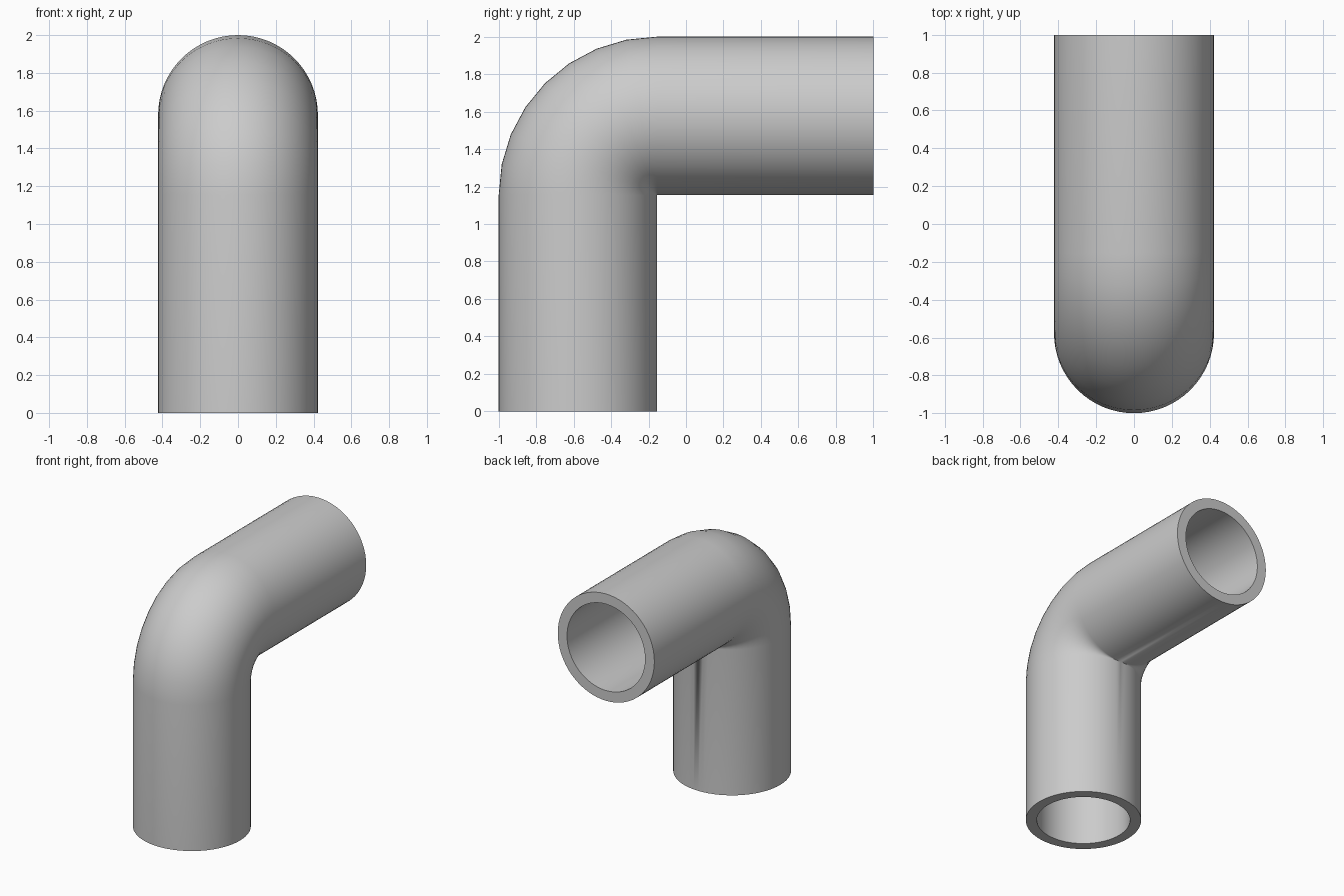
import bpy, bmesh, math

if "Cube" in bpy.data.objects:
    bpy.data.objects.remove(bpy.data.objects["Cube"])

R_OUT, R_IN = 0.423, 0.342      # outer wall and bore radius
PIVOT_Y, PIVOT_Z = -0.154, 1.154  # inside corner the bend turns about
SIDES, BEND = 64, 8

# Stations along the pipe: (centre y, centre z, turn angle)
stations = [(-1 + R_OUT, 0.0, 0.0)]
for i in range(BEND + 1):
    a = math.pi / 2 * i / BEND
    stations.append((PIVOT_Y - R_OUT * math.cos(a), PIVOT_Z + R_OUT * math.sin(a), a))
stations.append((1.0, 2 - R_OUT, math.pi / 2))

bm = bmesh.new()


def ring(station, r):
    y, z, a = station
    verts = []
    for k in range(SIDES):
        t = 2 * math.pi * k / SIDES
        d = r * math.cos(t)
        verts.append(bm.verts.new((r * math.sin(t), y - d * math.cos(a), z + d * math.sin(a))))
    return verts


def bridge(a, b):
    for k in range(SIDES):
        n = (k + 1) % SIDES
        bm.faces.new((a[k], a[n], b[n], b[k]))


# Outer wall, bore and the two annular ends form one closed loop of rings
rings = [ring(s, R_OUT) for s in stations] + [ring(s, R_IN) for s in reversed(stations)]
for i, r in enumerate(rings):
    bridge(r, rings[(i + 1) % len(rings)])

# Collapse the inside corner, where the bend rings meet at a point
bmesh.ops.remove_doubles(bm, verts=bm.verts[:], dist=0.0005)
bmesh.ops.recalc_face_normals(bm, faces=bm.faces[:])

mesh = bpy.data.meshes.new("pipe_elbow")
bm.to_mesh(mesh)
bm.free()
pipe = bpy.data.objects.new("pipe_elbow", mesh)
bpy.context.collection.objects.link(pipe)
bpy.context.view_layer.objects.active = pipe
pipe.select_set(True)
bpy.ops.object.shade_smooth_by_angle(angle=math.radians(40))
